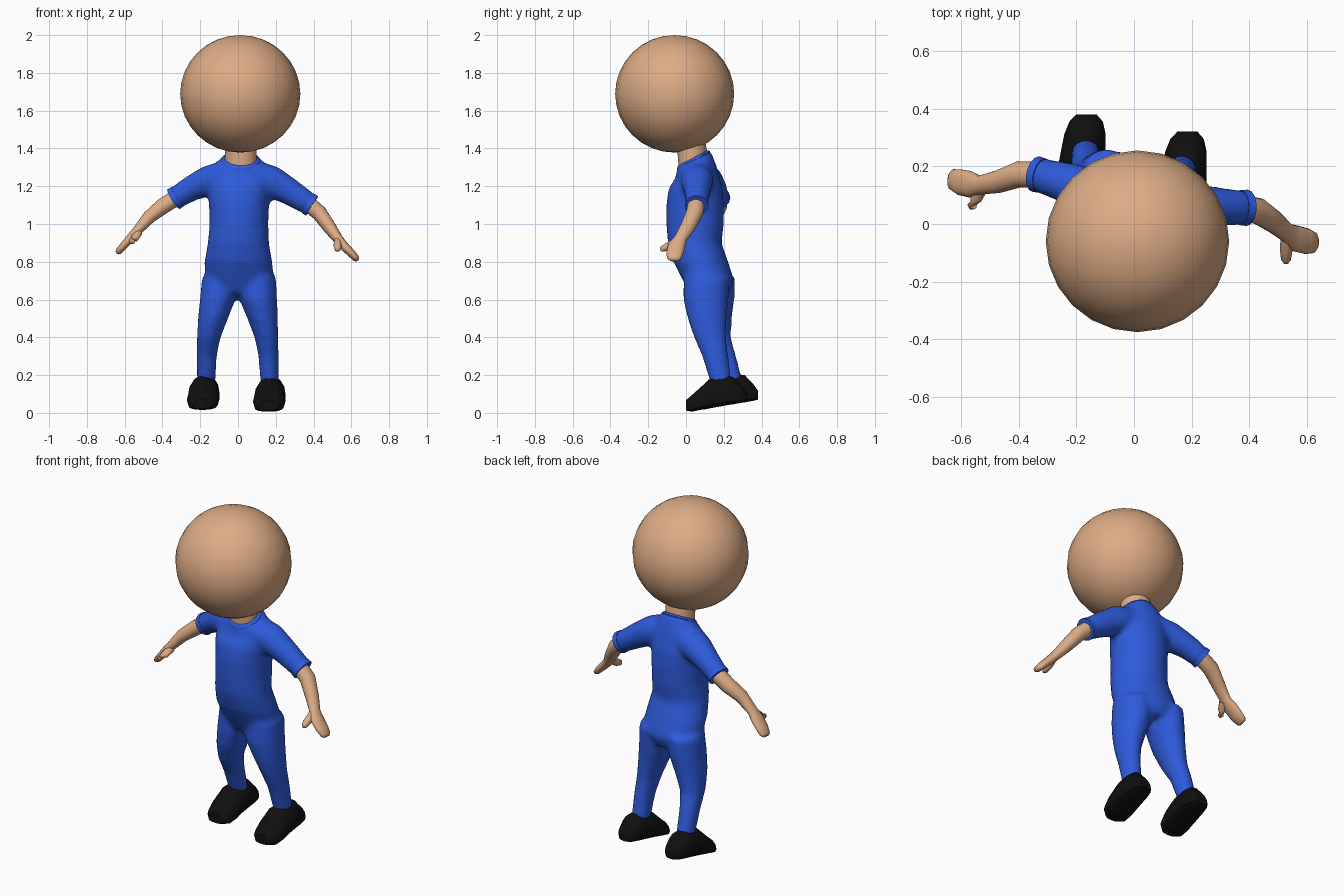
import bpy, bmesh, math
from mathutils import Vector


def material(name, rgb):
    m = bpy.data.materials.new(name)
    m.diffuse_color = (*rgb, 1)
    return m


SKIN = material("skin", (0.72, 0.41, 0.235))
BLUE = material("blue cloth", (0.027, 0.105, 0.72))
BLACK = material("black shoe", (0.005, 0.005, 0.005))
X, Y, Z = Vector((1, 0, 0)), Vector((0, 1, 0)), Vector((0, 0, 1))


def skin_rings(bm, rings):
    """Join closed rings into a capped tube."""
    rings = [[bm.verts.new(p) for p in r] for r in rings]
    n = len(rings[0])
    faces = [bm.faces.new((a[i], a[(i + 1) % n], b[(i + 1) % n], b[i]))
             for a, b in zip(rings, rings[1:]) for i in range(n)]
    faces += [bm.faces.new(rings[0]), bm.faces.new(rings[-1])]
    bmesh.ops.recalc_face_normals(bm, faces=faces)


def stack(bm, rows, yaw=0.0, n=24):
    """Level ellipses: x, y, z, half width, half depth, backward tilt."""
    rings = []
    for x, y, z, rx, ry, tilt in rows:
        ring = []
        for i in range(n):
            a = math.tau * i / n
            u, v = rx * math.cos(a), ry * math.sin(a)
            dx = u * math.cos(yaw) - v * math.sin(yaw)
            dy = u * math.sin(yaw) + v * math.cos(yaw)
            ring.append((x + dx, y + dy, z + tilt * dy))
        rings.append(ring)
    skin_rings(bm, rings)


def limb(bm, rows, n=14):
    """Ellipses square to a path: x, y, z, radius across y, other radius."""
    pts = [Vector(r[:3]) for r in rows]
    rings = []
    for k, r in enumerate(rows):
        t = (pts[min(k + 1, len(pts) - 1)] - pts[max(k - 1, 0)]).normalized()
        ref = Y if abs(t.y) < 0.75 else X
        side = (ref - t * ref.dot(t)).normalized()
        up = t.cross(side)
        rings.append([pts[k] + side * r[3] * math.cos(math.tau * i / n)
                      + up * r[4] * math.sin(math.tau * i / n) for i in range(n)])
    skin_rings(bm, rings)


def finish(name, bm, mat, angle=50):
    me = bpy.data.meshes.new(name)
    bm.to_mesh(me)
    bm.free()
    ob = bpy.data.objects.new(name, me)
    bpy.context.collection.objects.link(ob)
    me.materials.append(mat)
    bpy.ops.object.select_all(action='DESELECT')
    ob.select_set(True)
    bpy.context.view_layer.objects.active = ob
    bpy.ops.object.shade_smooth_by_angle(angle=math.radians(angle))
    return ob


YAW = math.radians(-8)

# Suit: torso, legs and sleeves fused into one soft surface
suit = bmesh.new()
stack(suit, [
    (0.005, 0.125, 0.63, 0.11, 0.10, 0), (0.008, 0.12, 0.70, 0.185, 0.135, 0),
    (0.002, 0.078, 0.80, 0.181, 0.145, 0), (0.002, 0.046, 0.90, 0.163, 0.142, 0),
    (0.005, 0.048, 1.00, 0.156, 0.153, 0), (0.005, 0.048, 1.10, 0.160, 0.153, 0),
    (0.005, 0.050, 1.19, 0.167, 0.142, 0), (0.008, 0.053, 1.275, 0.155, 0.108, 0.3),
    (0.015, 0.042, 1.345, 0.105, 0.088, 0.52)], YAW)
stack(suit, [
    (-0.095, 0.140, 0.72, 0.095, 0.120, 0), (-0.108, 0.137, 0.60, 0.094, 0.120, 0),
    (-0.132, 0.138, 0.50, 0.080, 0.105, 0), (-0.155, 0.155, 0.40, 0.063, 0.083, 0),
    (-0.166, 0.200, 0.30, 0.054, 0.066, 0), (-0.168, 0.250, 0.15, 0.050, 0.054, 0)])
stack(suit, [
    (0.102, 0.108, 0.72, 0.100, 0.122, 0), (0.107, 0.105, 0.60, 0.100, 0.120, 0),
    (0.130, 0.112, 0.50, 0.081, 0.104, 0), (0.150, 0.127, 0.40, 0.063, 0.085, 0),
    (0.162, 0.155, 0.30, 0.054, 0.070, 0), (0.168, 0.187, 0.15, 0.050, 0.056, 0)])
limb(suit, [(-0.07, 0.080, 1.250, 0.095, 0.085), (-0.16, 0.115, 1.228, 0.085, 0.082),
            (-0.25, 0.148, 1.187, 0.070, 0.068), (-0.335, 0.172, 1.135, 0.060, 0.060)])
limb(suit, [(0.08, 0.050, 1.255, 0.095, 0.085), (0.18, 0.060, 1.225, 0.085, 0.085),
            (0.28, 0.060, 1.167, 0.070, 0.072), (0.385, 0.056, 1.100, 0.060, 0.060)])
suit = finish("suit", suit, BLUE, 180)
fuse = suit.modifiers.new("fuse", 'REMESH')
fuse.mode, fuse.voxel_size, fuse.use_smooth_shade = 'VOXEL', 0.016, True
soften = suit.modifiers.new("soften", 'SMOOTH')
soften.factor, soften.iterations = 0.5, 7

# Cuffs around the sleeve ends
for name, a, b in (("left_cuff", (-0.318, 0.168, 1.146), (-0.340, 0.173, 1.132)),
                   ("right_cuff", (0.368, 0.057, 1.111), (0.392, 0.056, 1.096))):
    bm = bmesh.new()
    limb(bm, [(*a, 0.061, 0.061), (*b, 0.063, 0.063)])
    finish(name, bm, BLUE)

# Collar: a slim tilted band
bm = bmesh.new()
stack(bm, [(0.015, 0.040, 1.325, 0.104, 0.089, 0.52),
           (0.015, 0.039, 1.340, 0.102, 0.088, 0.52),
           (0.015, 0.037, 1.350, 0.090, 0.078, 0.52)], YAW)
finish("collar", bm, BLUE)

# Neck and head
bm = bmesh.new()
stack(bm, [(0.015, 0.037, 1.27, 0.086, 0.078, 0.5), (0.015, 0.036, 1.345, 0.085, 0.076, 0.5),
           (0.014, 0.025, 1.45, 0.085, 0.075, 0)], YAW)
finish("neck", bm, SKIN)
bm = bmesh.new()
bmesh.ops.create_uvsphere(bm, u_segments=24, v_segments=16, radius=0.315)
bmesh.ops.scale(bm, vec=(1.01, 1.0, 0.987), verts=bm.verts)
bmesh.ops.translate(bm, vec=(0.012, -0.06, 1.689), verts=bm.verts)
finish("head", bm, SKIN, 180)

# Arms with flattened hands, and thumbs
arms = {
    "left": ([(-0.31, 0.170, 1.150, 0.045, 0.045), (-0.40, 0.172, 1.093, 0.046, 0.043),
              (-0.47, 0.147, 1.037, 0.040, 0.036), (-0.535, 0.135, 0.963, 0.033, 0.026),
              (-0.565, 0.137, 0.930, 0.046, 0.024), (-0.605, 0.145, 0.885, 0.045, 0.021),
              (-0.632, 0.155, 0.855, 0.036, 0.018), (-0.640, 0.157, 0.847, 0.022, 0.010)],
             [(-0.525, 0.125, 0.955, 0.020, 0.020), (-0.548, 0.090, 0.925, 0.022, 0.022),
              (-0.562, 0.062, 0.908, 0.017, 0.017), (-0.564, 0.053, 0.904, 0.008, 0.008)]),
    "right": ([(0.36, 0.057, 1.117, 0.045, 0.045), (0.43, 0.045, 1.058, 0.046, 0.042),
               (0.485, 0.008, 0.982, 0.040, 0.036), (0.53, -0.030, 0.920, 0.034, 0.027),
               (0.56, -0.050, 0.885, 0.046, 0.025), (0.60, -0.060, 0.845, 0.045, 0.022),
               (0.626, -0.065, 0.817, 0.036, 0.018), (0.634, -0.066, 0.808, 0.022, 0.010)],
              [(0.528, -0.045, 0.915, 0.020, 0.020), (0.528, -0.090, 0.885, 0.022, 0.022),
               (0.527, -0.125, 0.868, 0.017, 0.017), (0.527, -0.136, 0.863, 0.008, 0.008)]),
}
for side, (arm, thumb) in arms.items():
    bm = bmesh.new()
    limb(bm, arm)
    finish(side + "_arm", bm, SKIN, 60)
    bm = bmesh.new()
    limb(bm, thumb, 10)
    finish(side + "_thumb", bm, SKIN, 60)

# Shoes: y, centre x, half width, sole height, top height
SHOE = [(0.0, 0.158, 0.045, 0.012, 0.068), (0.03, 0.162, 0.077, 0.006, 0.095),
        (0.08, 0.165, 0.086, 0.016, 0.140), (0.13, 0.168, 0.083, 0.025, 0.187),
        (0.20, 0.175, 0.077, 0.037, 0.197), (0.25, 0.180, 0.072, 0.045, 0.193),
        (0.295, 0.184, 0.058, 0.053, 0.145), (0.32, 0.185, 0.035, 0.060, 0.110)]
for name, (ox, oy, oz) in (("right_shoe", (0, 0, 0)), ("left_shoe", (-0.35, 0.06, 0.01))):
    bm = bmesh.new()
    rings = []
    for y, cx, w, low, top in SHOE:
        mid, ring = low + 0.35 * (top - low), []
        for i in range(14):
            c, s = math.cos(math.tau * i / 14), math.sin(math.tau * i / 14)
            h = s * (top - mid) if s > 0 else -math.sqrt(-s) * (mid - low)
            ring.append((cx + w * c + ox, y + oy, mid + h + oz))
        rings.append(ring)
    skin_rings(bm, rings)
    finish(name, bm, BLACK, 40)
